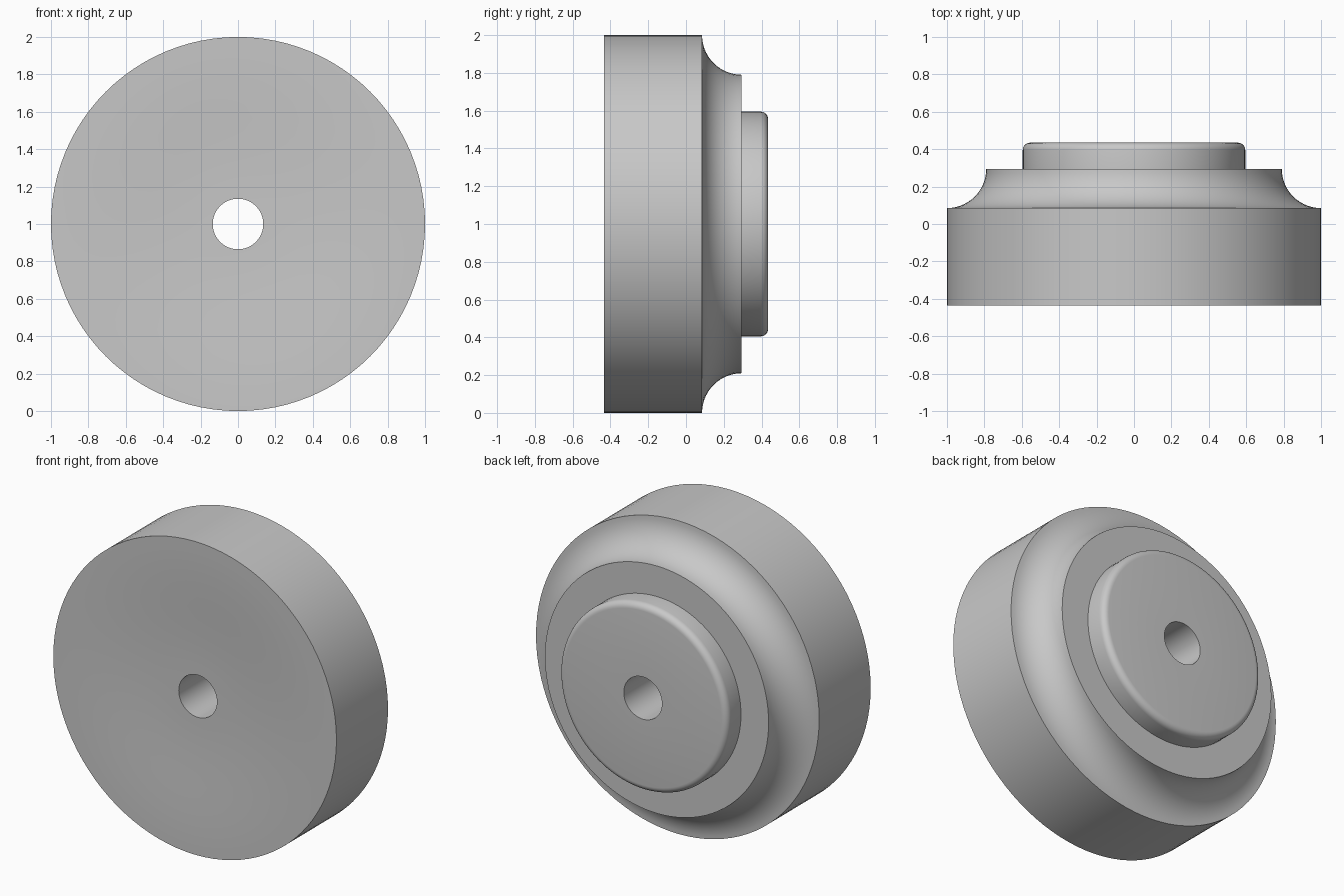
import bpy
import bmesh
from math import cos, sin, pi, radians

cube = bpy.data.objects.get("Cube")
if cube:
    bpy.data.objects.remove(cube, do_unlink=True)

SEGMENTS = 96
RIM, BORE, HUB = 1.0, 0.135, 0.595
FRONT, BACK = -0.435, 0.435
COVE, ROUND, DISH = 0.21, 0.04, 0.03
SHOULDER = 0.295

grey = bpy.data.materials.new("plain grey")
grey.use_nodes = True
colour = (0.58, 0.58, 0.58, 1)
grey.diffuse_color = colour
grey.node_tree.nodes["Principled BSDF"].inputs["Base Color"].default_value = colour


def arc(cx, cy, radius, start, end, steps):
    """Points (radius, depth) along an arc, angles in degrees."""
    angles = [radians(start + (end - start) * i / steps) for i in range(steps + 1)]
    return [(cx + radius * cos(a), cy + radius * sin(a)) for a in angles]


def lathe(name, profile, material):
    """Revolve a closed (radius, depth) profile around the y axis."""
    bm = bmesh.new()
    verts = [bm.verts.new((r, y, 0)) for r, y in profile]
    edges = [bm.edges.new((v, verts[i - 1])) for i, v in enumerate(verts)]
    bmesh.ops.spin(bm, geom=verts + edges, cent=(0, 0, 0), axis=(0, 1, 0),
                   angle=2 * pi, steps=SEGMENTS, use_merge=True)
    bmesh.ops.remove_doubles(bm, verts=bm.verts[:], dist=1e-5)
    bmesh.ops.recalc_face_normals(bm, faces=bm.faces[:])
    mesh = bpy.data.meshes.new(name)
    bm.to_mesh(mesh)
    bm.free()
    mesh.materials.append(material)
    obj = bpy.data.objects.new(name, mesh)
    obj.location.z = RIM
    bpy.context.collection.objects.link(obj)
    bpy.ops.object.select_all(action="DESELECT")
    obj.select_set(True)
    bpy.context.view_layer.objects.active = obj
    bpy.ops.object.shade_smooth_by_angle(angle=radians(30))
    return obj


# Shallow dished front face, running from the bore out to the rim
profile = []
for i in range(13):
    t = i / 12
    profile.append((BORE + (RIM - BORE) * t, FRONT + DISH * (1 + cos(pi * t)) / 2))

# Hollow cove from the rim up to the shoulder
profile += arc(RIM, SHOULDER, COVE, 270, 180, 14)

# Raised hub with a rounded edge, then the back end of the bore
profile.append((HUB, SHOULDER))
profile += arc(HUB - ROUND, BACK - ROUND, ROUND, 0, 90, 6)
profile.append((BORE, BACK))

lathe("stepped_wheel", profile, grey)
